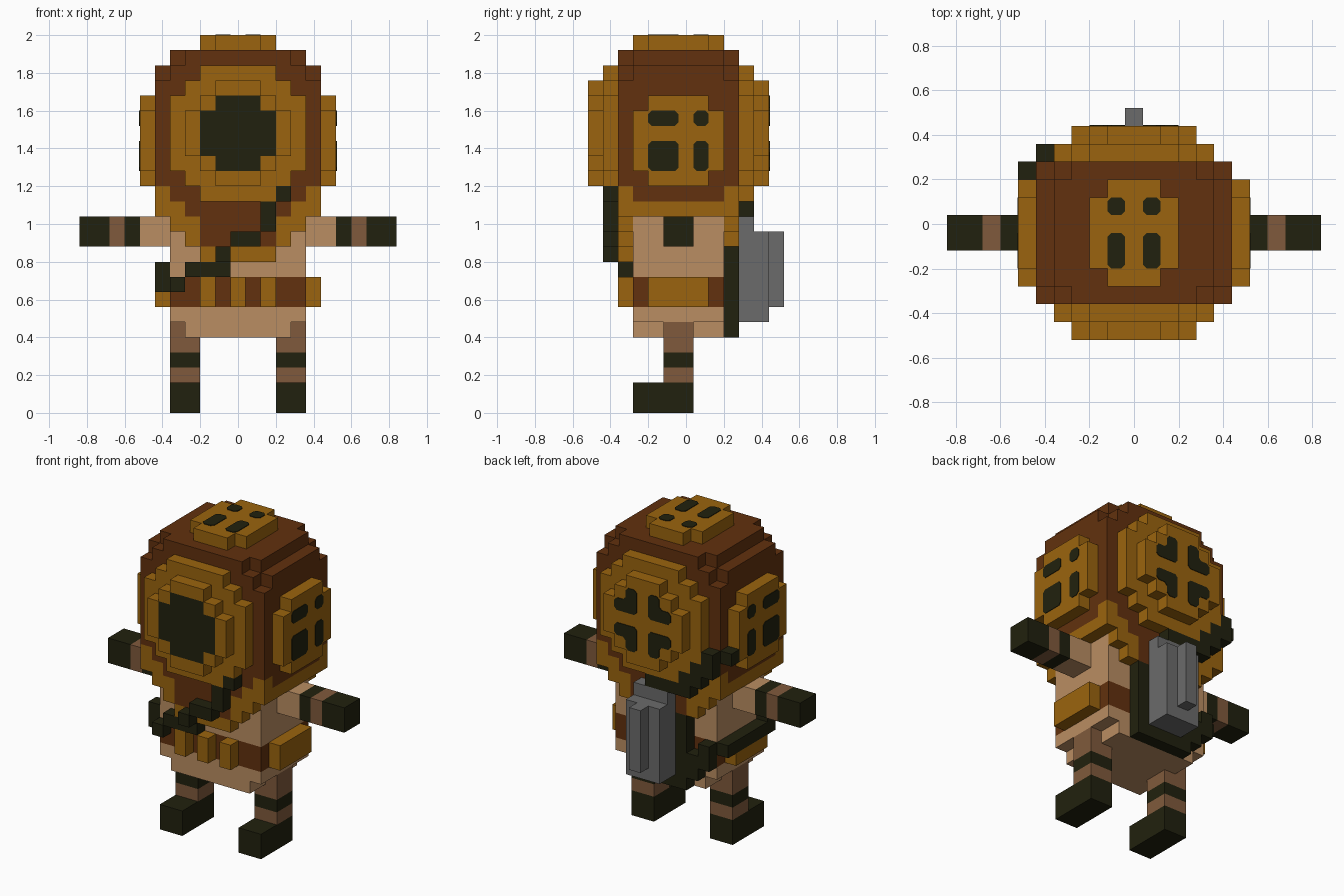
import bpy, bmesh
from mathutils import Vector

if "Cube" in bpy.data.objects:
    bpy.data.objects.remove(bpy.data.objects["Cube"], do_unlink=True)

U = 0.08  # edge of one block


def material(name, rgb):
    lin = [((c / 255 + 0.055) / 1.055) ** 2.4 if c > 10 else c / 255 / 12.92 for c in rgb]
    m = bpy.data.materials.new(name)
    m.use_nodes = True
    m.diffuse_color = (*lin, 1)
    m.node_tree.nodes["Principled BSDF"].inputs["Base Color"].default_value = (*lin, 1)
    return m


MATS = {
    "brass": material("brass", (155, 100, 14)),
    "copper": material("copper brown", (98, 49, 14)),
    "dark": material("dark rubber", (33, 33, 14)),
    "canvas": material("tan canvas", (186, 141, 98)),
    "cuff": material("cuff brown", (128, 90, 60)),
    "steel": material("grey steel", (107, 107, 107)),
}

cells = {}  # block position -> (part, material); later parts replace earlier ones


def box(part, mat, xs, ys, zs):
    """Fill inclusive block ranges."""
    for x in range(xs[0], xs[1] + 1):
        for y in range(ys[0], ys[1] + 1):
            for z in range(zs[0], zs[1] + 1):
                cells[x, y, z] = (part, mat)


def sides(part, mat, xs, ys, zs):
    """Fill a box and its mirror image across x."""
    box(part, mat, xs, ys, zs)
    box(part, mat, (-xs[1], -xs[0]), ys, zs)


def disc(part, mat, y, z0, half_widths):
    """Round plate facing along y, one half width per row."""
    for i, w in enumerate(half_widths):
        box(part, mat, (-w, w), (y, y), (z0 + i, z0 + i))


def path(part, mat, points):
    for p in points:
        cells[p] = (part, mat)


# Suit body, arms and legs
box("torso", "canvas", (-4, 4), (-3, 2), (6, 13))
box("torso", "canvas", (-3, 3), (-3, 2), (5, 5))
sides("arms", "canvas", (5, 6), (-1, 0), (11, 12))
sides("arms", "dark", (7, 7), (-1, 0), (11, 12))
sides("arms", "cuff", (8, 8), (-1, 0), (11, 12))
sides("gloves", "dark", (9, 10), (-1, 0), (11, 12))
sides("legs", "cuff", (3, 4), (-1, 0), (2, 5))
sides("legs", "dark", (3, 4), (-1, 0), (3, 3))
sides("boots", "dark", (3, 4), (-3, 0), (0, 1))

# Belt with pouches
box("belt", "copper", (-4, 4), (-3, 2), (7, 8))
for x in (-2, 0, 2):
    box("belt_pouches", "brass", (x, x), (-4, -4), (7, 8))
sides("belt_pouches", "brass", (5, 5), (-2, 1), (7, 8))

# Helmet shell with stepped corners
for y in range(-4, 4):
    inset = 1 if y in (-4, 3) else 0
    box("helmet", "copper", (-5, 5), (y, y), (15, 21))
    box("helmet", "copper", (inset - 5, 5 - inset), (y, y), (22, 22))
    box("helmet", "copper", (inset - 4, 4 - inset), (y, y), (23, 23))

# Collar ring and breast / back plates
box("collar", "copper", (-5, 5), (-3, 2), (14, 14))
box("collar", "brass", (-5, 5), (-3, 2), (13, 13))
for y in (-4, 3):
    for z, inner, outer in ((14, 4, 5), (13, 3, 5), (12, 2, 4), (11, 2, 3)):
        box("collar", "brass", (-outer, outer), (y, y), (z, z))
        box("collar", "copper", (-inner, inner), (y, y), (z, z))
box("collar", "brass", (-2, 2), (-4, -4), (10, 10))

# Round front and back windows
for y_ring, y_rim in ((-5, -6), (4, 5)):
    disc("window_rings", "brass", y_ring, 14, (2, 3, 4, 4, 4, 4, 4, 3, 2))
    disc("window_rings", "brass", y_rim, 15, (1, 2, 3, 3, 3, 2, 1))
disc("front_glass", "dark", -6, 16, (1, 2, 2, 2, 1))

# Side windows and top hatch
sides("side_windows", "brass", (6, 6), (-3, 2), (16, 19))
sides("side_windows", "brass", (6, 6), (-2, 1), (15, 20))
box("top_hatch", "brass", (-2, 2), (-2, 1), (24, 24))
box("top_hatch", "brass", (-1, 1), (-3, 2), (24, 24))

# Air tank on its back plate
box("tank_plate", "dark", (-2, 2), (3, 3), (5, 10))
box("air_tank", "steel", (-1, 1), (4, 4), (6, 12))
box("air_tank", "steel", (-1, 1), (5, 5), (6, 11))
box("air_tank", "steel", (0, 0), (6, 6), (7, 11))

# Chest strap, wrapping round the hip to the tank plate
path("chest_strap", "dark", [(3, -5, 14), (2, -5, 13), (2, -5, 12), (1, -5, 11), (0, -5, 11),
                             (-1, -5, 10), (-1, -4, 9), (-2, -4, 9), (-3, -4, 9), (-4, -4, 8)])
box("chest_strap", "dark", (-5, -5), (-3, -3), (8, 9))
box("chest_strap", "dark", (-5, -5), (-2, 2), (8, 8))
path("chest_strap", "dark", [(-4, 3, 7), (-4, 3, 8), (-3, 3, 6), (-3, 3, 7)])

# Air hose from tank to helmet
path("air_hose", "dark", [(0, 4, 13), (-1, 4, 13), (-2, 4, 13), (-3, 4, 13), (-3, 4, 14),
                          (-4, 4, 14), (-4, 4, 15), (-5, 4, 15), (-5, 4, 16), (-6, 3, 16)])


def add_object(name, bm, mats):
    me = bpy.data.meshes.new(name)
    bm.to_mesh(me)
    bm.free()
    for m in mats:
        me.materials.append(MATS[m])
    ob = bpy.data.objects.new(name, me)
    bpy.context.scene.collection.objects.link(ob)


# Turn each part's blocks into a mesh of its exposed faces
for part in dict.fromkeys(p for p, _ in cells.values()):
    own = {c: m for c, (p, m) in cells.items() if p == part}
    mats = list(dict.fromkeys(own.values()))
    bm = bmesh.new()
    for c, m in own.items():
        centre = Vector((c[0], c[1], c[2] + 0.5)) * U
        for axis in range(3):
            for s in (-1, 1):
                n = Vector((0, 0, 0))
                n[axis] = s
                if tuple(int(a + b) for a, b in zip(c, n)) in cells:
                    continue
                u = Vector((0, 0, 0))
                u[(axis + 1) % 3] = 1
                v = n.cross(u)
                corners = (-u - v, u - v, u + v, v - u)
                f = bm.faces.new([bm.verts.new(centre + (n + k) * U / 2) for k in corners])
                f.material_index = mats.index(m)
    bmesh.ops.remove_doubles(bm, verts=bm.verts[:], dist=0.001)
    add_object(part, bm, mats)


def chamfer(points, c=0.018):
    """Cut every corner of a 2D outline."""
    out = []
    for i, p in enumerate(points):
        for q in (points[i - 1], points[(i + 1) % len(points)]):
            out.append(p + (q - p).normalized() * c)
    return out


def panes(name, outlines, place, normal):
    """Thin dark panes from 2D outlines, set on a window face."""
    bm = bmesh.new()
    for outline in outlines:
        pts = [place(*p) for p in chamfer([Vector(p) for p in outline])]
        f = bm.faces.new([bm.verts.new(p) for p in pts])
        r = bmesh.ops.extrude_face_region(bm, geom=[f])
        for v in r["geom"]:
            if isinstance(v, bmesh.types.BMVert):
                v.co += Vector(normal) * 0.004
    bmesh.ops.recalc_face_normals(bm, faces=bm.faces[:])
    add_object(name, bm, ["dark"])


def rect(u0, u1, v0, v1):
    return [(u0, v0), (u1, v0), (u1, v1), (u0, v1)]


# Barred side panes
side_panes = [rect(a, b, c, d) for a, b in ((-0.20, -0.04), (0.04, 0.12))
              for c, d in ((1.28, 1.44), (1.52, 1.60))]
for name, s in (("left_panes", 1), ("right_panes", -1)):
    panes(name, side_panes, lambda u, v: Vector((s * 0.52, u, v)), (s, 0, 0))

# Top hatch panes
top_panes = [rect(a, b, c, d) for a, b in ((-0.12, -0.04), (0.04, 0.12))
             for c, d in ((-0.20, -0.04), (0.04, 0.12))]
panes("top_panes", top_panes, lambda u, v: Vector((u, v, 2.0)), (0, 0, 1))

# Four L-shaped back panes around a cross bar
ell = [(0.04, 0.04), (0.20, 0.04), (0.20, 0.12), (0.12, 0.12), (0.12, 0.20), (0.04, 0.20)]
back_panes = [[(sx * u, 1.48 + sz * v) for u, v in ell] for sx in (-1, 1) for sz in (-1, 1)]
panes("back_panes", back_panes, lambda u, v: Vector((u, 0.44, v)), (0, 1, 0))
